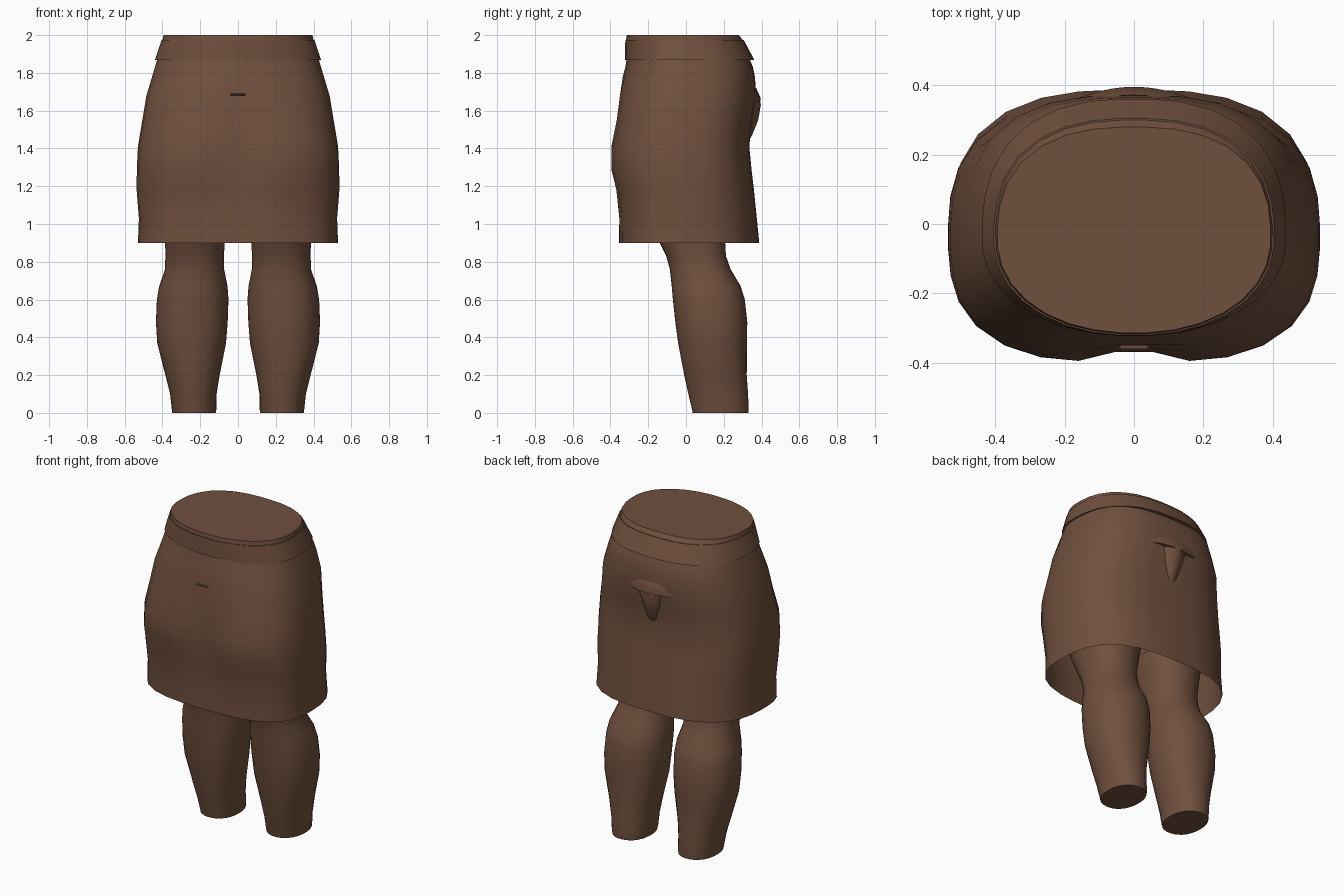
import bpy, bmesh, math

if "Cube" in bpy.data.objects:
    bpy.data.objects.remove(bpy.data.objects["Cube"])

SIDES = 32
brown = bpy.data.materials.new("warm brown")
brown.diffuse_color = (0.162, 0.080, 0.048, 1)
brown.use_nodes = True
brown.node_tree.nodes["Principled BSDF"].inputs["Base Color"].default_value = brown.diffuse_color


def ring(z, x0, x1, y0, y1, cy, n_front, n_back, dent=0.0):
    """Rounded outline in a box; separate roundness for front and back."""
    cx, hx, pts = (x0 + x1) / 2, (x1 - x0) / 2, []
    for i in range(SIDES):
        a = 2 * math.pi * (i + 0.5) / SIDES
        c, s = math.cos(a), math.sin(a)
        n = n_back if s > 0 else n_front
        r = (abs(c) ** n + abs(s) ** n) ** (-1 / n)
        x = cx + hx * r * c
        y = cy + r * s * ((y1 - cy) if s > 0 else (cy - y0))
        if s < 0:
            y += dent * math.exp(-((x - cx) / 0.11) ** 2)
        pts.append((x, y, z))
    return pts


def loft(name, rows, closed=True, cap_low=False, cap_high=False, angle=40):
    """Skin a stack of point rows into one smooth part."""
    bm = bmesh.new()
    vs = [[bm.verts.new(p) for p in row] for row in rows]
    n = len(vs[0])
    for a, b in zip(vs, vs[1:]):
        for i in range(n if closed else n - 1):
            j = (i + 1) % n
            bm.faces.new((a[i], a[j], b[j], b[i]))
    if cap_low:
        bm.faces.new(vs[0][::-1])
    if cap_high:
        bm.faces.new(vs[-1])
    me = bpy.data.meshes.new(name)
    bm.to_mesh(me)
    bm.free()
    me.materials.append(brown)
    ob = bpy.data.objects.new(name, me)
    bpy.context.collection.objects.link(ob)
    bpy.ops.object.select_all(action='DESELECT')
    ob.select_set(True)
    bpy.context.view_layer.objects.active = ob
    bpy.ops.object.shade_smooth_by_angle(angle=math.radians(angle))
    return ob


# Skirt, open at the hem: z, half width, front, back, front crease
skirt = [
    (0.90, .530, -.355, .388, 0.0), (1.03, .525, -.357, .375, .005),
    (1.18, .537, -.375, .360, .02), (1.29, .536, -.405, .347, .045),
    (1.41, .530, -.405, .335, .045), (1.55, .507, -.375, .350, .02),
    (1.68, .485, -.358, .372, .01), (1.78, .455, -.335, .365, 0.0),
    (1.83, .440, -.322, .355, 0.0), (1.89, .422, -.312, .330, 0.0)]
loft("skirt", [ring(z, -w, w, f, b, -.04, 2.8 - max(0, z - 1.4) * 1.2, 2.8, d)
               for z, w, f, b, d in skirt])

# Waistband, flaring over the skirt
band = [(1.868, .425, -.312, .338), (1.868, .440, -.324, .362),
        (1.92, .423, -.324, .335), (1.975, .405, -.322, .305),
        (1.975, .400, -.318, .300), (2.0, .395, -.315, .280)]
loft("waistband", [ring(z, -w, w, f, b, -.04, 2.15, 2.5)
                   for z, w, f, b in band], cap_high=True)

# Legs: z, inner, outer, front, back
leg = [(0.0, .118, .348, .035, .330), (.02, .114, .351, .031, .332),
       (.10, .113, .360, .012, .329), (.20, .097, .385, -.010, .322),
       (.37, .063, .428, -.042, .323), (.48, .054, .435, -.057, .325),
       (.60, .050, .430, -.070, .312), (.67, .055, .418, -.076, .290),
       (.76, .073, .387, -.086, .237), (.83, .074, .385, -.105, .212),
       (.90, .070, .386, -.140, .208), (1.0, .050, .400, -.190, .220),
       (1.12, .030, .420, -.230, .240)]
for side, label in ((1, "right_leg"), (-1, "left_leg")):
    rows = []
    for z, a, b, f, k in leg:
        x0, x1 = sorted((side * a, side * b))
        rows.append(ring(z, x0, x1, f, k, (f + k) / 2, 2.2, 2.2))
    loft(label, rows, cap_low=True, cap_high=True)

# Tail stub under a wide lip on the back: z, half width, outer y, root y
stub = [(1.43, .04, .325, .30), (1.47, .055, .350, .31),
        (1.55, .075, .382, .32), (1.63, .105, .396, .33),
        (1.648, .11, .393, .33), (1.650, .19, .393, .345),
        (1.665, .19, .396, .350), (1.72, .17, .372, .34)]
rows = []
for z, w, out, root in stub:
    rows.append([(w * t, root + (out - root) * (1 - t * t), z)
                 for t in [1 - i / 6 for i in range(13)]])
loft("tail_stub", rows, closed=False, angle=35)

# Small slit tab on the front
tab = [[(x, y, z) for x in (-.04, 0, .04)]
       for y, z in ((-.35, 1.680), (-.361, 1.682), (-.361, 1.688), (-.35, 1.690))]
loft("front_slit", tab, closed=False)
